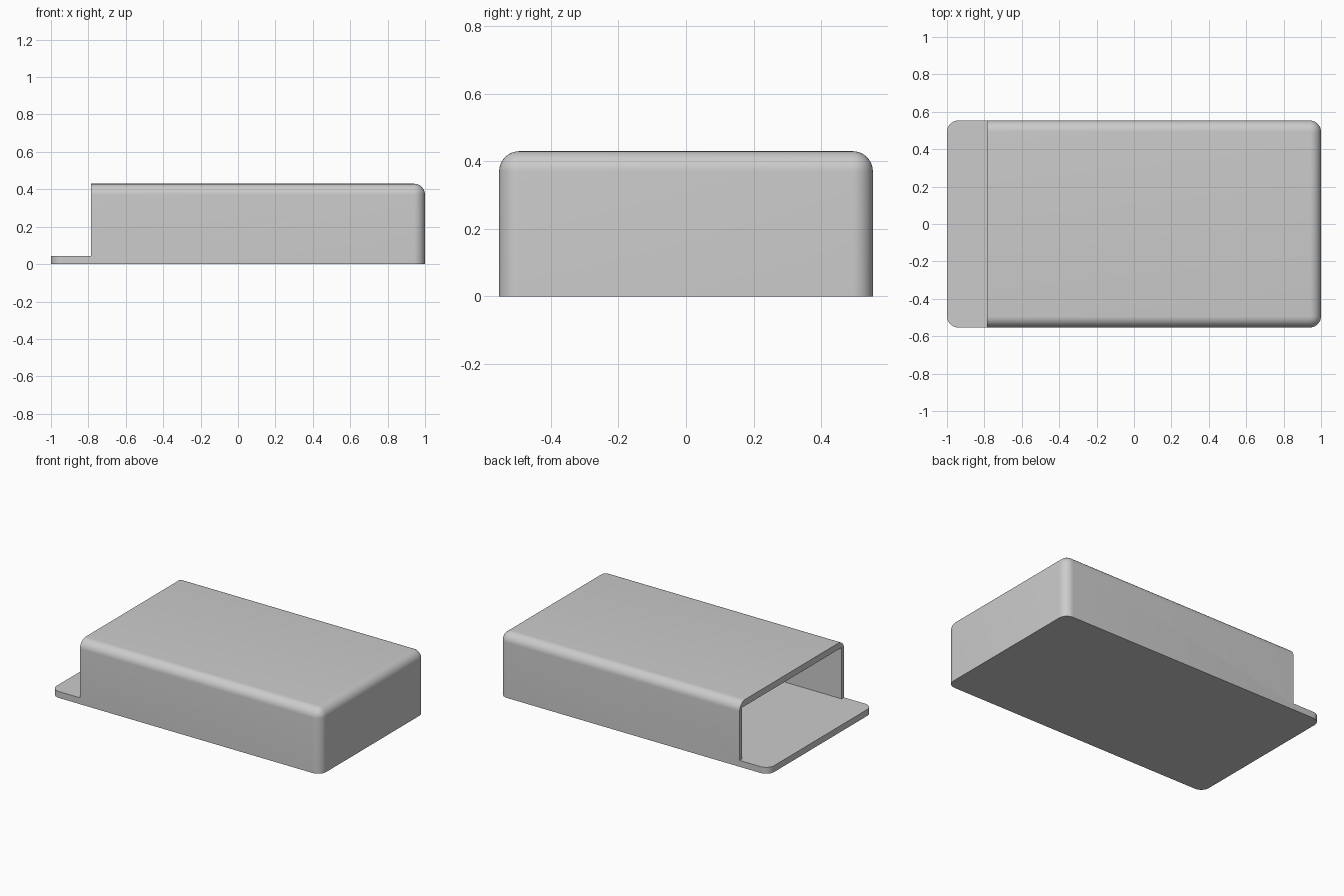
import bpy
import bmesh
import math
from mathutils import Vector

default_cube = bpy.data.objects.get("Cube")
if default_cube:
    bpy.data.objects.remove(default_cube, do_unlink=True)

LENGTH, WIDTH, HEIGHT = 2.0, 1.106, 0.43
FLOOR = 0.043
WALL = 0.026
RADIUS = 0.06
MOUTH = -0.785

grey = bpy.data.materials.new("plain grey")
grey.use_nodes = True
colour = (0.6, 0.6, 0.6, 1)
grey.diffuse_color = colour
grey.node_tree.nodes["Principled BSDF"].inputs["Base Color"].default_value = colour


def box(name, low, high, radius=0):
    """Box between two corners; rounds every edge not lying on the bottom."""
    low, high = Vector(low), Vector(high)
    bm = bmesh.new()
    bmesh.ops.create_cube(bm, size=1)
    for v in bm.verts:
        v.co = (low + high) / 2 + v.co * (high - low)
    if radius:
        edges = [e for e in bm.edges if max(v.co.z for v in e.verts) > low.z + 0.01]
        bmesh.ops.bevel(bm, geom=edges, offset=radius, segments=10,
                        profile=0.5, affect='EDGES', clamp_overlap=True)
    mesh = bpy.data.meshes.new(name)
    bm.to_mesh(mesh)
    bm.free()
    obj = bpy.data.objects.new(name, mesh)
    bpy.context.collection.objects.link(obj)
    mesh.materials.append(grey)
    return obj


def cut(target, cutter):
    cutter.hide_render = True
    mod = target.modifiers.new("cut", 'BOOLEAN')
    mod.operation = 'DIFFERENCE'
    mod.solver = 'EXACT'
    mod.object = cutter
    bpy.context.view_layer.objects.active = target
    bpy.ops.object.modifier_apply(modifier=mod.name)
    bpy.data.objects.remove(cutter, do_unlink=True)


# Rounded outer body, with the base plate as part of it
half_x, half_y = LENGTH / 2, WIDTH / 2
cover = box("open_ended_cover", (-half_x, -half_y, 0), (half_x, half_y, HEIGHT), RADIUS)

# Leave only the protruding base plate beyond the mouth
cut(cover, box("end_notch", (-2, -1, FLOOR), (MOUTH, 1, 1)))

# Hollow interior, open at the mouth
cut(cover, box("cavity", (-1.5, WALL - half_y, FLOOR),
               (half_x - WALL, half_y - WALL, HEIGHT - FLOOR)))

bpy.ops.object.select_all(action='DESELECT')
cover.select_set(True)
bpy.context.view_layer.objects.active = cover
bpy.ops.object.shade_smooth_by_angle(angle=math.radians(30))
